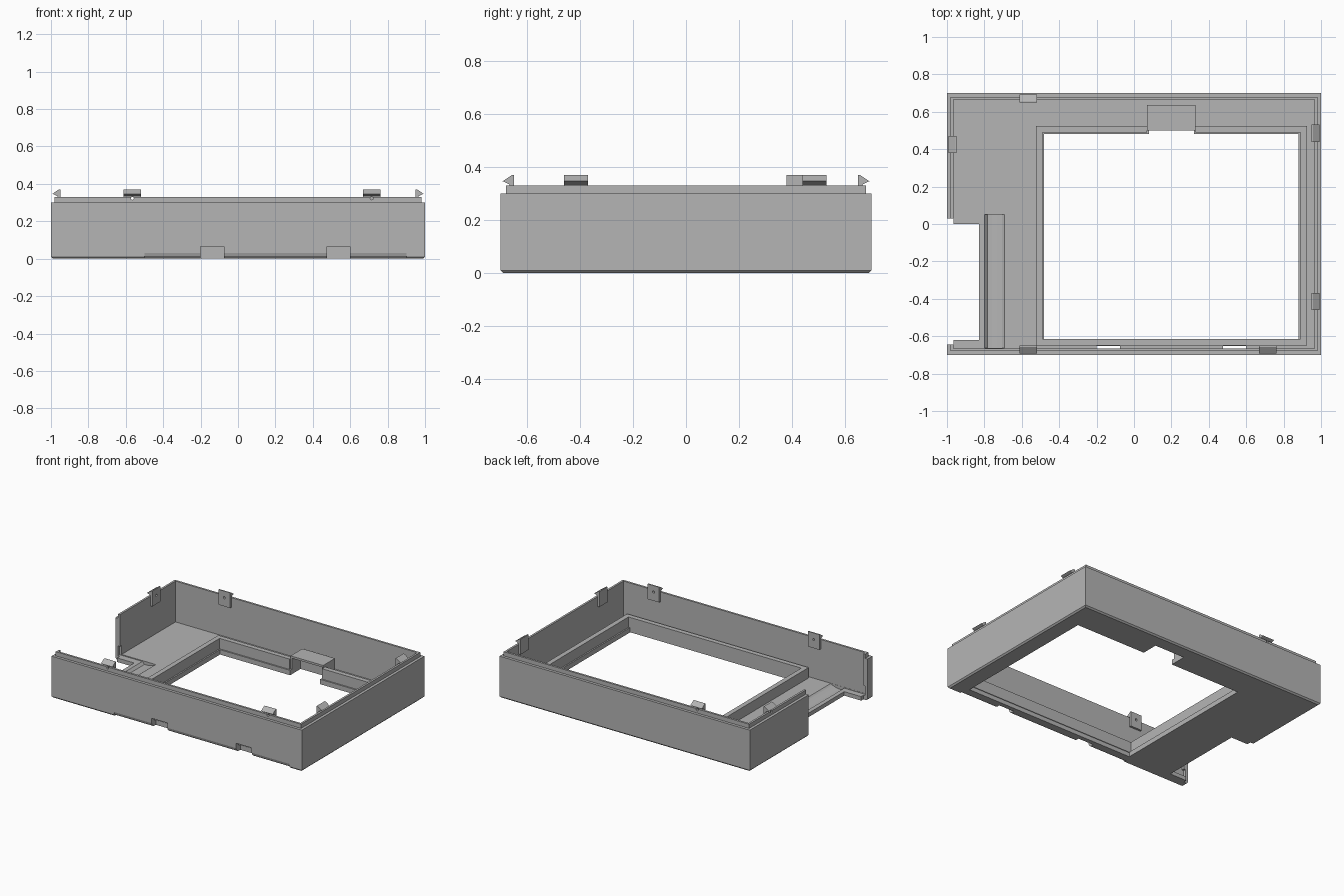
import bpy, bmesh
from math import radians
from mathutils import Matrix

if "Cube" in bpy.data.objects:
    bpy.data.objects.remove(bpy.data.objects["Cube"])

grey = bpy.data.materials.new("light grey plastic")
grey.use_nodes = True
grey.diffuse_color = (0.46, 0.46, 0.46, 1)
grey.node_tree.nodes["Principled BSDF"].inputs["Base Color"].default_value = (0.46, 0.46, 0.46, 1)


def finish(name, bm):
    bmesh.ops.recalc_face_normals(bm, faces=bm.faces)
    mesh = bpy.data.meshes.new(name)
    bm.to_mesh(mesh)
    bm.free()
    mesh.materials.append(grey)
    obj = bpy.data.objects.new(name, mesh)
    bpy.context.collection.objects.link(obj)
    return obj


def box(name, x, y, z):
    bm = bmesh.new()
    bmesh.ops.create_cube(bm, size=1)
    for v in bm.verts:
        v.co = [r[0] + (c + 0.5) * (r[1] - r[0]) for c, r in zip(v.co, (x, y, z))]
    return finish(name, bm)


def prism(name, profile, axis, start, end, matrix=None):
    """Extrude a profile of (side, height) points along x or y."""
    bm = bmesh.new()
    ends = []
    for a in (start, end):
        ends.append([bm.verts.new((a, s, h) if axis == "x" else (s, a, h)) for s, h in profile])
    n = len(profile)
    for i in range(n):
        j = (i + 1) % n
        bm.faces.new((ends[0][i], ends[0][j], ends[1][j], ends[1][i]))
    for e in ends:
        bm.faces.new(e)
    if matrix:
        bm.transform(matrix)
    return finish(name, bm)


def frame(name, x, y, loops, closed):
    """Sweep (inset, height) points round a rectangle."""
    bm = bmesh.new()
    rings = []
    for t, z in loops:
        corners = ((x[0] + t, y[0] + t), (x[1] - t, y[0] + t),
                   (x[1] - t, y[1] - t), (x[0] + t, y[1] - t))
        rings.append([bm.verts.new((*c, z)) for c in corners])
    pairs = list(zip(rings, rings[1:]))
    if closed:
        pairs.append((rings[-1], rings[0]))
    else:
        bm.faces.new(rings[0])
        bm.faces.new(rings[-1])
    for a, b in pairs:
        for i in range(4):
            j = (i + 1) % 4
            bm.faces.new((a[i], a[j], b[j], b[i]))
    return finish(name, bm)


def cut(obj, cutter):
    mod = obj.modifiers.new("cut", "BOOLEAN")
    mod.operation, mod.solver, mod.object = "DIFFERENCE", "EXACT", cutter
    bpy.context.view_layer.update()
    graph = bpy.context.evaluated_depsgraph_get()
    mesh = bpy.data.meshes.new_from_object(obj.evaluated_get(graph))
    obj.modifiers.clear()
    obj.data = mesh
    bpy.data.objects.remove(cutter)


FLOOR = 0.035
ALL = (-0.1, 1)

# Tray with chamfered bottom, stepped lip and floor
tray = frame("tray", (-1, 1), (-0.7, 0.7),
             [(0.01, 0), (0, 0.01), (0, 0.3), (0.02, 0.3), (0.02, 0.33),
              (0.035, 0.33), (0.035, FLOOR)], False)

# Window, side notch and lowered ledge
cut(tray, box("window_cut", (-0.48, 0.88), (-0.62, 0.48), ALL))
cut(tray, box("wall_notch_cut", (-1.1, -0.965), (-0.645, 0.03), ALL))
cut(tray, box("floor_notch_cut", (-1.05, -0.83), (-0.62, 0), ALL))
cut(tray, box("ledge_cut", (-0.98, -0.795), (-0.664, 0.05), (0.029, 0.1)))

# Curved trough beside the notch
cut(tray, prism("trough_cut", [(-0.8, 0.05), (-0.8, 0.03), (-0.782, 0.012), (-0.76, 0.012),
                               (-0.73, 0.017), (-0.705, 0.026), (-0.69, 0.037), (-0.69, 0.05)],
                "y", -0.664, 0.05))

# Rounded front bottom edge and latch slots
cut(tray, prism("edge_cut", [(-0.72, -0.02), (-0.72, 0.03), (-0.7, 0.03), (-0.695, 0.015),
                             (-0.685, 0.005), (-0.67, 0), (-0.67, -0.02)], "x", -0.5, 0.9))
for left, right in ((-0.2, -0.075), (0.475, 0.6)):
    cut(tray, box("slot_cut", (left, right), (-0.75, -0.652), (-0.1, 0.065)))

# Raised rim round the window
rim = frame("window_rim", (-0.525, 0.925), (-0.65, 0.525),
            [(0, 0.03), (0, 0.11), (0.035, 0.11), (0.035, 0.03)], True)
cut(rim, box("rim_gap_cut", (0.07, 0.33), (0.4, 0.7), ALL))

# Hollow hood at the back of the window
hood = box("cable_hood", (0.07, 0.33), (0.5, 0.635), (0.03, 0.13))
for part in (tray, hood):
    cut(part, box("hood_cut", (0.08, 0.32), (0.4, 0.6), (-0.1, 0.115)))

# Snap clips: name, turn, half depth of the tray, place along the wall
hook = [(0.05, 0.26), (0.05, 0.37), (0.042, 0.37), (0.008, 0.347), (0.034, 0.335), (0.034, 0.26)]
clips = [("front_clip_a", 0, 0.7, -0.565), ("front_clip_b", 0, 0.7, 0.715),
         ("left_clip_a", 90, 1, -0.415), ("left_clip_b", 90, 1, 0.485),
         ("back_clip", 180, 0.7, 0.565), ("right_clip", -90, 1, -0.425)]
for name, turn, half, along in clips:
    place = Matrix.Rotation(radians(turn), 4, "Z") @ Matrix.Translation((along, -half, 0))
    clip = prism(name, hook, "x", -0.046, 0.046, place)
    # Small round hole through the clip and lip
    for part in (clip, tray):
        bm = bmesh.new()
        bmesh.ops.create_cone(bm, cap_ends=True, segments=12, radius1=0.008, radius2=0.008, depth=0.12)
        bm.transform(place @ Matrix.Translation((0, 0.03, 0.323)) @ Matrix.Rotation(radians(90), 4, "X"))
        cut(part, finish("hole_cut", bm))
